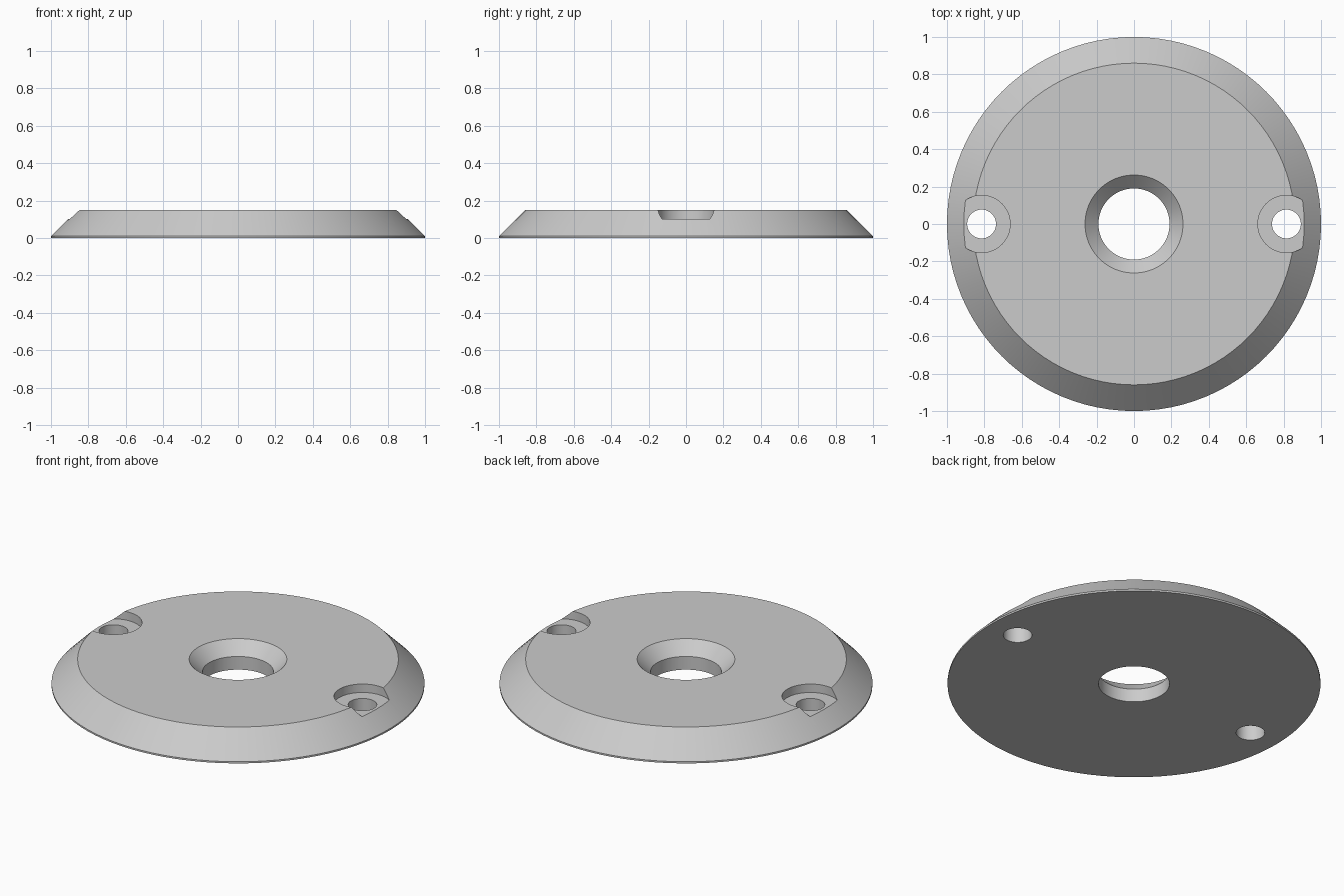
import bpy
import math

cube = bpy.data.objects.get("Cube")
if cube:
    bpy.data.objects.remove(cube, do_unlink=True)

SEGMENTS = 96

grey = bpy.data.materials.new("plain grey")
grey.use_nodes = True
colour = (0.6, 0.6, 0.6, 1)
grey.diffuse_color = colour
grey.node_tree.nodes["Principled BSDF"].inputs["Base Color"].default_value = colour


def lathe(name, profile):
    """Closed ring made by turning an (radius, height) outline around z."""
    n = len(profile)
    verts, faces = [], []
    for i in range(SEGMENTS):
        a = 2 * math.pi * i / SEGMENTS
        verts += [(r * math.cos(a), r * math.sin(a), z) for r, z in profile]
        j = (i + 1) % SEGMENTS
        for k in range(n):
            m = (k + 1) % n
            faces.append((i * n + k, j * n + k, j * n + m, i * n + m))
    mesh = bpy.data.meshes.new(name)
    mesh.from_pydata(verts, [], faces)
    obj = bpy.data.objects.new(name, mesh)
    bpy.context.collection.objects.link(obj)
    mesh.materials.append(grey)
    return obj


def cut_cylinder(target, name, x, radius, bottom, top):
    """Remove an upright cylinder from the target."""
    bpy.ops.mesh.primitive_cylinder_add(
        vertices=48, radius=radius, depth=top - bottom,
        location=(x, 0, (top + bottom) / 2))
    cutter = bpy.context.object
    cutter.name = name
    cutter.hide_render = True
    cutter.data.materials.append(grey)
    mod = target.modifiers.new(name, "BOOLEAN")
    mod.operation = "DIFFERENCE"
    mod.solver = "EXACT"
    mod.object = cutter
    bpy.context.view_layer.objects.active = target
    bpy.ops.object.modifier_apply(modifier=mod.name)
    bpy.data.objects.remove(cutter, do_unlink=True)


# Bevelled disc with a countersunk centre hole
disc = lathe("bevelled_disc", [
    (0.19, 0), (1, 0), (1, 0.01), (0.86, 0.15), (0.262, 0.15), (0.19, 0.078)])

# Counterbored screw holes on both sides
for x in (-0.815, 0.815):
    cut_cylinder(disc, "screw_recess", x, 0.153, 0.1, 0.3)
    cut_cylinder(disc, "screw_hole", x, 0.077, -0.1, 0.3)

# Smooth round walls, sharp rims
bpy.ops.object.select_all(action="DESELECT")
disc.select_set(True)
bpy.context.view_layer.objects.active = disc
bpy.ops.object.shade_smooth_by_angle(angle=math.radians(25))
